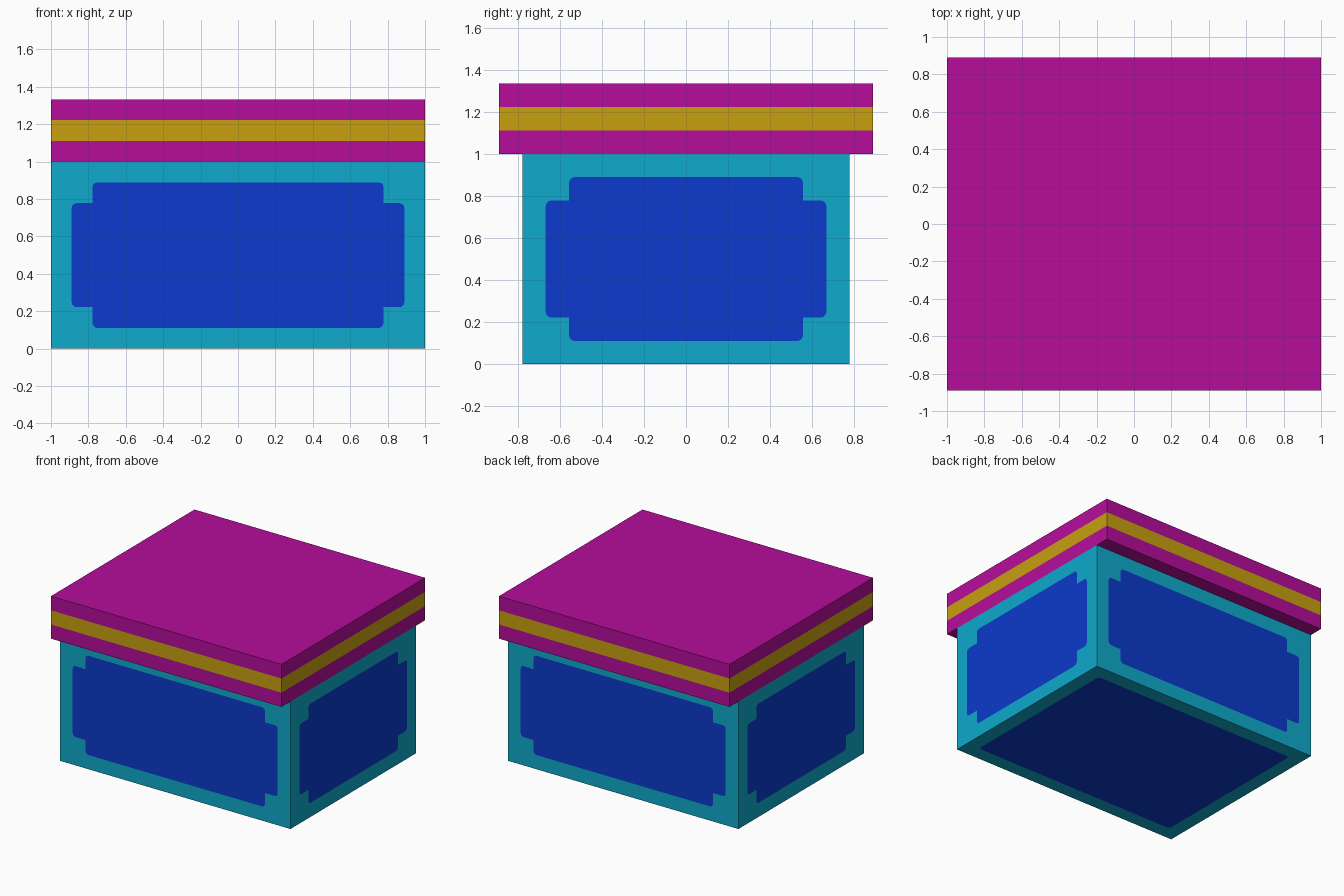
import bpy, bmesh, math
from mathutils import Vector

if "Cube" in bpy.data.objects:
    bpy.data.objects.remove(bpy.data.objects["Cube"])

U = 1 / 9  # grid step of the design


def srgb(r, g, b):
    f = lambda c: c / 12.92 if c <= 0.04045 else ((c + 0.055) / 1.055) ** 2.4
    return (f(r / 255), f(g / 255), f(b / 255), 1)


def material(name, rgb):
    m = bpy.data.materials.new(name)
    m.diffuse_color = srgb(*rgb)
    m.use_nodes = True
    m.node_tree.nodes["Principled BSDF"].inputs["Base Color"].default_value = m.diffuse_color
    return m


magenta = material("magenta", (182, 13, 155))
gold = material("gold", (200, 160, 16))
cyan = material("cyan", (14, 170, 204))
blue = material("blue", (12, 58, 204))


def finish(bm, name, mats):
    bmesh.ops.remove_doubles(bm, verts=bm.verts, dist=1e-5)
    bmesh.ops.recalc_face_normals(bm, faces=bm.faces)
    me = bpy.data.meshes.new(name)
    bm.to_mesh(me)
    bm.free()
    for m in mats:
        me.materials.append(m)
    ob = bpy.data.objects.new(name, me)
    bpy.context.collection.objects.link(ob)


def panel_outline(w, h, notch, r=0.025, seg=3):
    """Rectangle with rounded outer corners and optional notched corners."""
    def arc(cx, cy):
        return [(cx - r + r * math.cos(i / seg * math.pi / 2),
                 cy - r + r * math.sin(i / seg * math.pi / 2)) for i in range(seg + 1)]
    if notch:
        quarter = arc(w, h - notch) + [(w - notch, h - notch)] + arc(w - notch, h)
    else:
        quarter = arc(w, h)
    flip = quarter[::-1]
    return (quarter + [(-x, y) for x, y in flip]
            + [(-x, -y) for x, y in quarter] + [(x, -y) for x, y in flip])


def framed_side(bm, centre, u, v, w, h, notch):
    """Flat cyan frame with a flush blue panel cut into it."""
    def loop(points):
        vs = [bm.verts.new(Vector(centre) + Vector(u) * a + Vector(v) * b) for a, b in points]
        return vs, [bm.edges.new((p, q)) for p, q in zip(vs, vs[1:] + vs[:1])]
    _, outer = loop([(w, h), (-w, h), (-w, -h), (w, -h)])
    inner_verts, inner = loop(panel_outline(w - U, h - U, notch))
    bmesh.ops.triangle_fill(bm, edges=outer + inner, use_beauty=True,
                            normal=Vector(u).cross(Vector(v)))
    bm.faces.new(inner_verts).material_index = 1


# Box body: four notched panels, a plain panel underneath, plain top
X, Y, H = 1, 7 * U, 0.5
bm = bmesh.new()
for s in (-1, 1):
    framed_side(bm, (0, s * Y, H), (1, 0, 0), (0, 0, 1), X, H, U)
    framed_side(bm, (s * X, 0, H), (0, 1, 0), (0, 0, 1), Y, H, U)
framed_side(bm, (0, 0, 0), (1, 0, 0), (0, 1, 0), X, Y, 0)
bm.faces.new([bm.verts.new((x, y, 1)) for x, y in ((-X, -Y), (X, -Y), (X, Y), (-X, Y))])
finish(bm, "box_body", [cyan, blue])

# Lid: overhangs front and back, with a gold band round the middle
bm = bmesh.new()
bmesh.ops.create_cube(bm, size=2)
for v in bm.verts:
    v.co = (v.co.x, v.co.y * 8 * U, 1 + (v.co.z + 1) * 1.5 * U)
for z in (1 + U, 1 + 2 * U):
    bmesh.ops.bisect_plane(bm, geom=bm.verts[:] + bm.edges[:] + bm.faces[:],
                           plane_co=(0, 0, z), plane_no=(0, 0, 1))
for f in bm.faces:
    f.material_index = int(1 + U < f.calc_center_median().z < 1 + 2 * U)
finish(bm, "lid", [magenta, gold])
